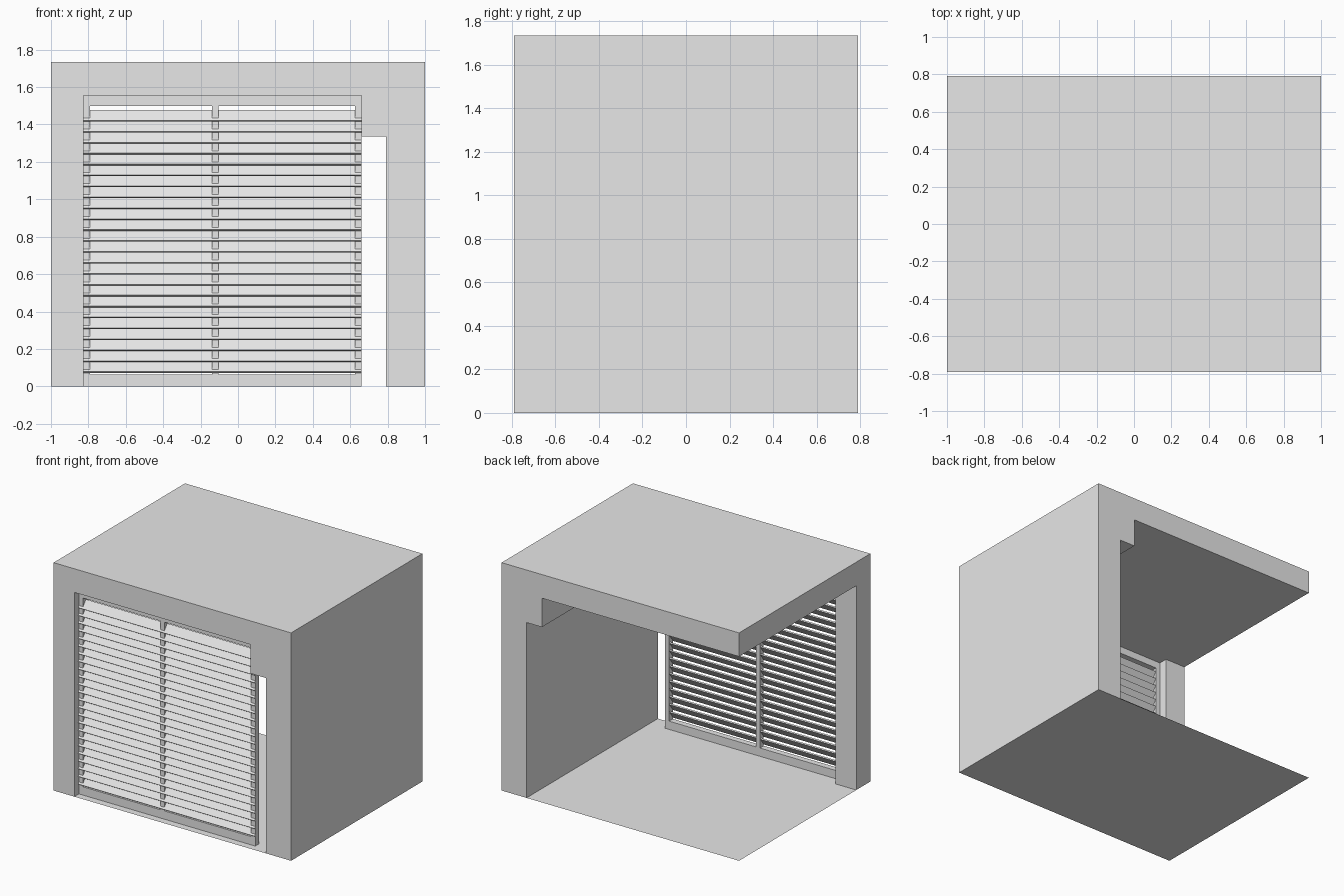
import bpy
import math

old = bpy.data.objects.get("Cube")
if old:
    bpy.data.objects.remove(old, do_unlink=True)

grey = bpy.data.materials.new("light_grey")
grey.use_nodes = True
colour = (0.8, 0.8, 0.8, 1)
grey.diffuse_color = colour
grey.node_tree.nodes["Principled BSDF"].inputs["Base Color"].default_value = colour


def box(name, x, y, z, tilt=0):
    """Box from (low, high) ranges, optionally tilted about its own x axis."""
    ranges = (x, y, z)
    bpy.ops.mesh.primitive_cube_add(size=1, location=[(a + b) / 2 for a, b in ranges])
    obj = bpy.context.object
    obj.name = name
    obj.scale = [b - a for a, b in ranges]
    obj.rotation_euler.x = tilt
    obj.data.materials.append(grey)
    return obj


HALF_X, HALF_Y, HEIGHT = 1.0, 0.79, 1.735
CEILING = 1.555                      # underside of the roof
LEFT, RIGHT = -0.825, 0.66           # front opening
WALL = 0.79                          # inner face of the solid wall
DEPTH = (-HALF_Y, HALF_Y)

# Shell: thin floor, roof, solid side wall, corner pillar and dropped beam
bpy.ops.mesh.primitive_plane_add(size=1)
floor = bpy.context.object
floor.name = "floor"
floor.scale = (2 * HALF_X, 2 * HALF_Y, 1)
floor.data.materials.append(grey)
box("roof", (-HALF_X, HALF_X), DEPTH, (CEILING, HEIGHT))
box("side_wall", (WALL, HALF_X), DEPTH, (0, CEILING))
box("corner_pillar", (-HALF_X, LEFT), (-HALF_Y, -0.62), (0, CEILING))
box("ceiling_beam", (RIGHT, WALL), DEPTH, (1.335, CEILING))

# Shutter frame: rails and three uprights
FRAME_Y = (-0.735, -0.69)
BAR = 0.035
RAIL_LOW, RAIL_HIGH = 0.063, 1.5
box("bottom_rail", (LEFT, RIGHT), FRAME_Y, (0, RAIL_LOW))
box("top_rail", (LEFT, RIGHT), FRAME_Y, (RAIL_HIGH, CEILING))
for name, x in (("right", LEFT), ("middle", -0.14), ("left", RIGHT - BAR)):
    box(name + "_upright", (x, x + BAR), FRAME_Y, (RAIL_LOW, RAIL_HIGH))

# Louvre slats, sloping down towards the front
SLATS, PITCH, TOP_Z = 24, 0.0584, 1.447
SLAT_Y, LENGTH, THICK = -0.719, 0.071, 0.01
for i in range(SLATS):
    z = TOP_Z - i * PITCH
    box(f"slat_{i + 1}", (LEFT, RIGHT),
        (SLAT_Y - LENGTH / 2, SLAT_Y + LENGTH / 2),
        (z - THICK / 2, z + THICK / 2), math.radians(53))
